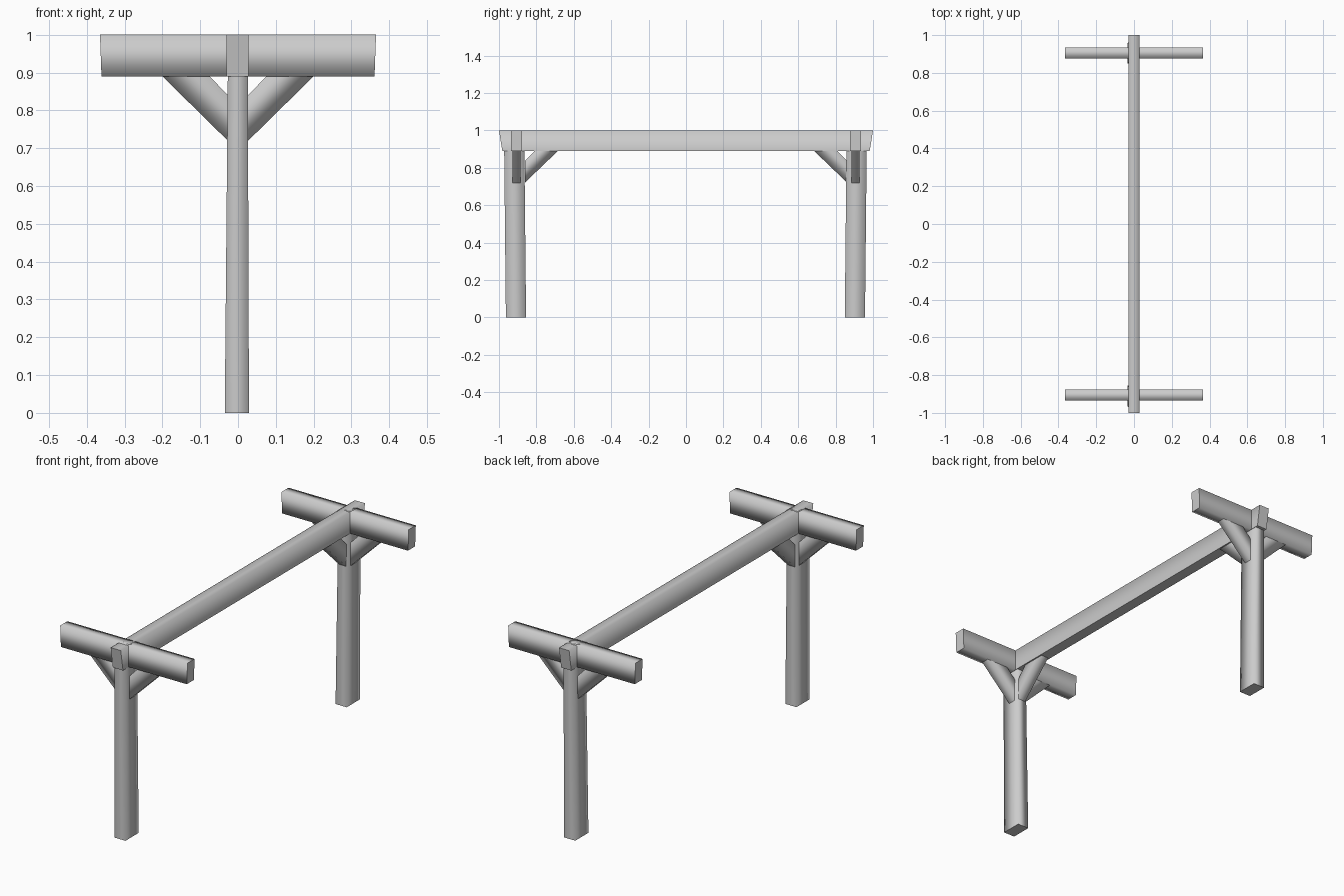
import bpy
from mathutils import Vector

old = bpy.data.objects.get("Cube")
if old:
    bpy.data.objects.remove(old, do_unlink=True)

wood = bpy.data.materials.new("plain_grey")
wood.use_nodes = True
GREY = (0.6, 0.6, 0.6, 1)
wood.diffuse_color = GREY
wood.node_tree.nodes["Principled BSDF"].inputs["Base Color"].default_value = GREY


def timber(name, start, end, sharp_below=False):
    """Four-sided timber between two rings: soft long edges, crisp flat ends."""
    mesh = bpy.data.meshes.new(name)
    faces = [(3, 2, 1, 0), (4, 5, 6, 7)]
    faces += [(i, (i + 1) % 4, (i + 1) % 4 + 4, i + 4) for i in range(4)]
    mesh.from_pydata([Vector(p) for p in start + end], [], faces)
    mesh.materials.append(wood)
    import bmesh
    bm = bmesh.new()
    bm.from_mesh(mesh)
    bmesh.ops.recalc_face_normals(bm, faces=bm.faces)
    bm.faces.ensure_lookup_table()
    for f in bm.faces:
        f.smooth = True
    for f in bm.faces[:2]:
        f.smooth = False
        for e in f.edges:
            e.smooth = False
    if sharp_below:
        for f in bm.faces:
            if f.normal.z < -0.9:
                for e in f.edges:
                    e.smooth = False
    bm.to_mesh(mesh)
    bm.free()
    obj = bpy.data.objects.new(name, mesh)
    bpy.context.collection.objects.link(obj)
    return obj


def ring_xy(x0, x1, y0, y1, z):
    return [(x0, y0, z), (x1, y0, z), (x1, y1, z), (x0, y1, z)]


UNDER, TOP = 0.89, 1.0

# Ridge beam running front to back, ends leaning outwards at the top
def ridge_end(s):
    return [(-0.03, s * 0.982, UNDER), (0.028, s * 0.982, UNDER),
            (0.028, s, TOP), (-0.03, s, TOP)]

timber("ridge_beam", ridge_end(-1), ridge_end(1), sharp_below=True)

for label, s in (("front", -1), ("back", 1)):
    # Slightly leaning, tapering post
    cy = -0.909 if s < 0 else 0.903
    lean = s * 0.009
    timber(label + "_post",
           ring_xy(-0.035, 0.029, cy - 0.054, cy + 0.054, 0),
           ring_xy(-0.027, 0.026, cy + lean - 0.054, cy + lean + 0.054, UNDER))

    # Cross beam over the post
    y = s * 0.906
    def cross_end(d):
        return [(d * 0.361, y - 0.029, UNDER), (d * 0.361, y + 0.029, UNDER),
                (d * 0.365, y + 0.029, TOP), (d * 0.365, y - 0.029, TOP)]
    timber(label + "_cross_beam", cross_end(-1), cross_end(1))

    # Diagonal braces: foot set against the post, head cut flat under the beam
    for side, d in (("right", -1), ("left", 1)):
        timber(f"{label}_{side}_brace",
               [(d * 0.022, y + t, z) for z, t in
                ((0.715, -0.021), (0.715, 0.021), (0.835, 0.021), (0.835, -0.021))],
               [(d * x, y + t, UNDER) for x, t in
                ((0.2, -0.021), (0.2, 0.021), (0.075, 0.021), (0.075, -0.021))])
    timber(label + "_ridge_brace",
           [(t, s * 0.862, z) for z, t in
            ((0.72, -0.021), (0.72, 0.021), (0.835, 0.021), (0.835, -0.021))],
           [(t, s * v, UNDER) for v, t in
            ((0.685, -0.021), (0.685, 0.021), (0.81, 0.021), (0.81, -0.021))])
